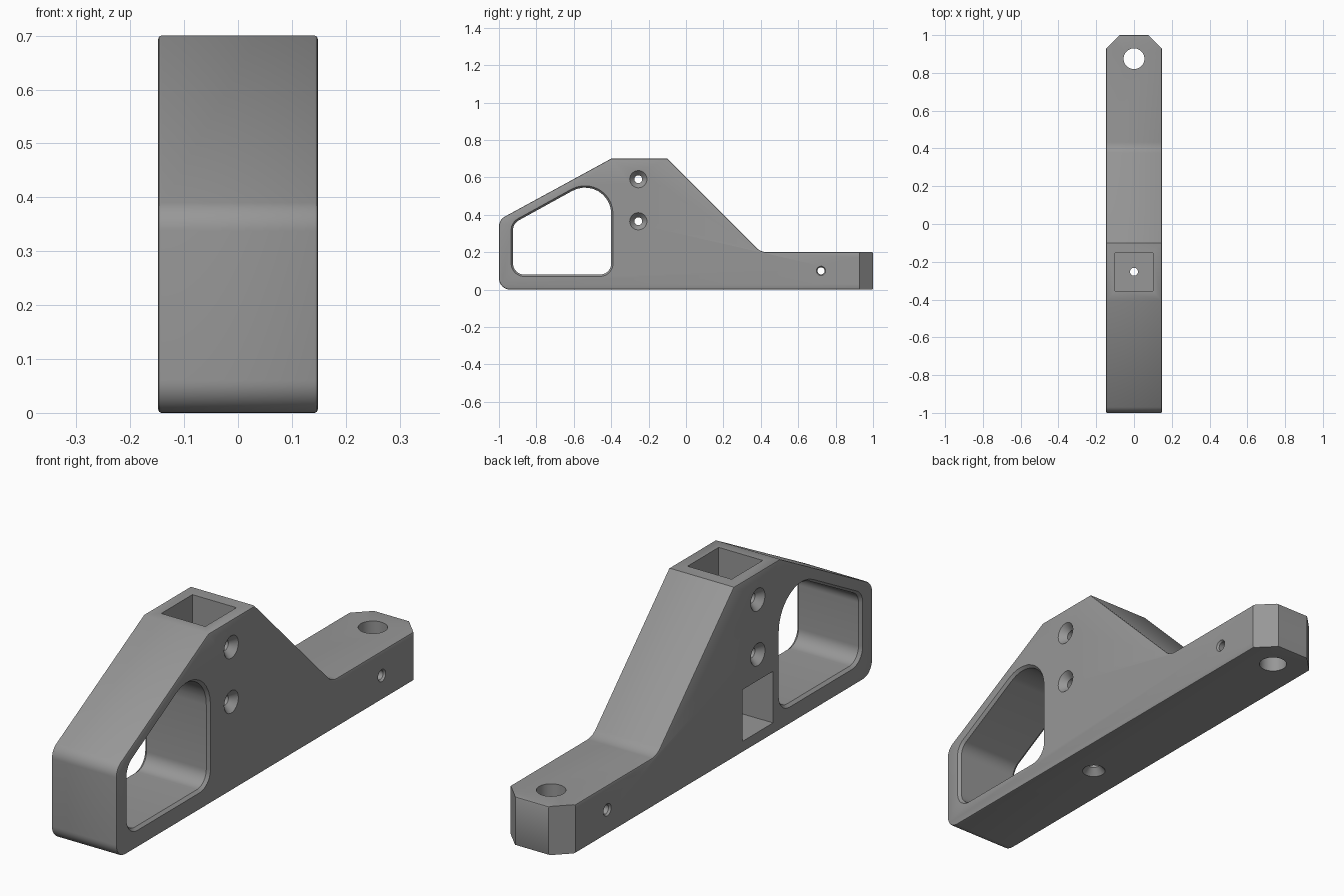
import bpy, bmesh, math
from mathutils import Vector

if "Cube" in bpy.data.objects:
    bpy.data.objects.remove(bpy.data.objects["Cube"])

W = 0.148  # half width

grey = bpy.data.materials.new("grey plastic")
grey.diffuse_color = (0.31, 0.31, 0.31, 1)
grey.use_nodes = True
grey.node_tree.nodes["Principled BSDF"].inputs["Base Color"].default_value = grey.diffuse_color


def rounded(corners, seg=10):
    """Outline from (u, v, radius) corners, each radius turned into an arc."""
    pts = []
    n = len(corners)
    for i, (u, v, r) in enumerate(corners):
        p = Vector((u, v))
        if r == 0:
            pts.append(p)
            continue
        a = (Vector(corners[i - 1][:2]) - p).normalized()
        b = (Vector(corners[(i + 1) % n][:2]) - p).normalized()
        half = a.angle(b) / 2
        centre = p + (a + b).normalized() * (r / math.sin(half))
        start = p + a * (r / math.tan(half)) - centre
        end = p + b * (r / math.tan(half)) - centre
        turn = math.atan2(start.x * end.y - start.y * end.x, start.dot(end))
        for k in range(seg + 1):
            t = turn * k / seg
            pts.append(centre + Vector((start.x * math.cos(t) - start.y * math.sin(t),
                                        start.x * math.sin(t) + start.y * math.cos(t))))
    return pts


def circle(u, v, r, n=32):
    return [Vector((u + r * math.cos(2 * math.pi * k / n),
                    v + r * math.sin(2 * math.pi * k / n))) for k in range(n)]


def rect(u0, u1, v0, v1):
    return [Vector(p) for p in ((u0, v0), (u1, v0), (u1, v1), (u0, v1))]


def loft(name, axis, layers):
    """Closed solid through outlines (position, points) along the x or z axis."""
    bm = bmesh.new()
    rings = []
    for d, pts in layers:
        rings.append([bm.verts.new((d, p.x, p.y) if axis == "x" else (p.x, p.y, d))
                      for p in pts])
    for lo, hi in zip(rings, rings[1:]):
        for i in range(len(lo)):
            j = (i + 1) % len(lo)
            bm.faces.new((lo[i], lo[j], hi[j], hi[i]))
    bm.faces.new(rings[0][::-1])
    bm.faces.new(rings[-1])
    bmesh.ops.recalc_face_normals(bm, faces=bm.faces)
    mesh = bpy.data.meshes.new(name)
    bm.to_mesh(mesh)
    bm.free()
    mesh.materials.append(grey)
    ob = bpy.data.objects.new(name, mesh)
    bpy.context.collection.objects.link(ob)
    return ob


def through_x(name, wide, narrow, depth):
    """Cutter across the whole width, wider at both side faces."""
    return loft(name, "x", [(-W - 0.05, wide), (-W, wide), (-W + depth, narrow),
                            (W - depth, narrow), (W, wide), (W + 0.05, wide)])


# Bracket body: side profile with softened outer edges
body = loft("bracket_body", "x", [(s * W, rounded([
    (-1, 0, 0.06), (1, 0, 0), (1, 0.2, 0), (0.4, 0.2, 0.08),
    (-0.1, 0.7, 0), (-0.4, 0.7, 0), (-1, 0.373, 0.06)])) for s in (-1, 1)])
bevel = body.modifiers.new("edge_softening", "BEVEL")
bevel.width = 0.006
bevel.segments = 2
bevel.limit_method = "ANGLE"
bevel.angle_limit = math.radians(70)

cutters = []

# Large handle opening with chamfered rims
inner = rounded([(-0.925, 0.08, 0.06), (-0.40, 0.08, 0.06),
                 (-0.40, 0.642, 0.14), (-0.925, 0.353, 0.06)])
outer = rounded([(-0.935, 0.07, 0.07), (-0.39, 0.07, 0.07),
                 (-0.39, 0.659, 0.15), (-0.935, 0.359, 0.07)])
cutters.append(through_x("opening_cutter", outer, inner, 0.012))

# Square socket from the top, and its window on the left side
cutters.append(loft("socket_cutter", "z", [(z, rect(-0.1, 0.1, -0.355, -0.153))
                                           for z in (0.045, 0.8)]))
cutters.append(loft("window_cutter", "x", [(x, rect(-0.354, -0.154, 0.046, 0.258))
                                           for x in (-0.25, 0)]))

# Countersunk screw holes through both side walls
for z in (0.59, 0.365):
    cutters.append(through_x("screw_cutter", circle(-0.255, z, 0.046),
                             circle(-0.255, z, 0.021), 0.028))

# Countersunk screw hole in the base
cutters.append(loft("base_screw_cutter", "z", [
    (-0.05, circle(0, -0.253, 0.046)), (0, circle(0, -0.253, 0.046)),
    (0.028, circle(0, -0.253, 0.021)), (0.1, circle(0, -0.253, 0.021))]))

# Cross pin hole and vertical bolt hole in the tail
cutters.append(through_x("pin_cutter", circle(0.722, 0.1, 0.025),
                         circle(0.722, 0.1, 0.019), 0.008))
cutters.append(loft("bolt_cutter", "z", [(z, circle(0, 0.875, 0.055, 48))
                                         for z in (-0.1, 0.3)]))

# Clipped tail corners
for s in (-1, 1):
    tri = [Vector(p) for p in ((s * 0.025, 1.05), (s * 0.2, 1.05), (s * 0.2, 0.875))]
    cutters.append(loft("corner_cutter", "z", [(z, tri) for z in (-0.1, 0.3)]))

for c in cutters:
    c.hide_render = True
    m = body.modifiers.new(c.name, "BOOLEAN")
    m.operation = "DIFFERENCE"
    m.solver = "EXACT"
    m.object = c

# Apply the cuts and drop the helpers
bpy.context.view_layer.update()
graph = bpy.context.evaluated_depsgraph_get()
body_mesh = bpy.data.meshes.new_from_object(body.evaluated_get(graph))
body.modifiers.clear()
body.data = body_mesh
for c in cutters:
    bpy.data.objects.remove(c)

bpy.context.view_layer.objects.active = body
body.select_set(True)
bpy.ops.object.shade_smooth_by_angle(angle=math.radians(30))
